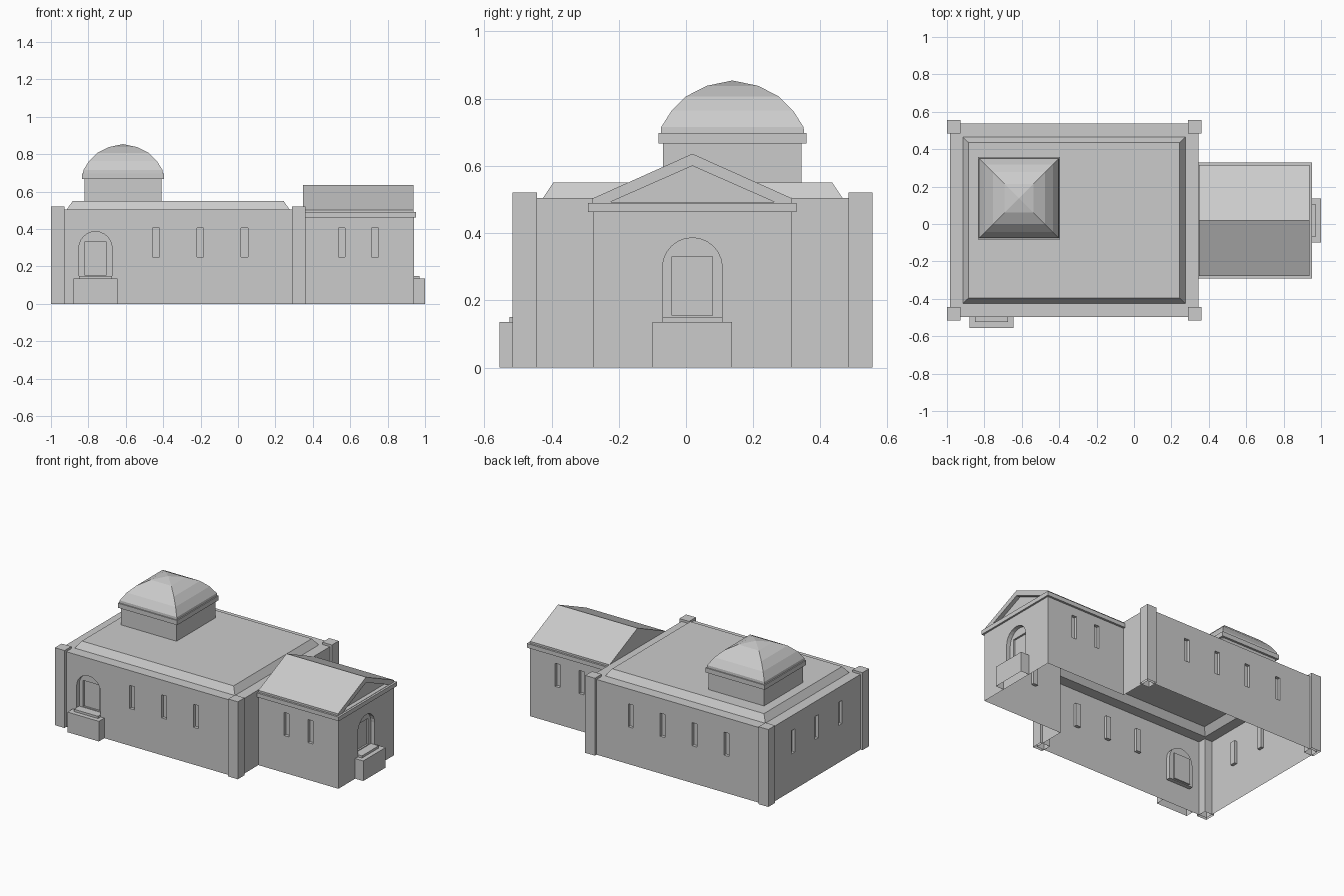
import bpy
import bmesh
import math
from mathutils import Vector

cube = bpy.data.objects.get("Cube")
if cube:
    bpy.data.objects.remove(cube, do_unlink=True)

# Single stone colour
stone = bpy.data.materials.new("pale_grey_stone")
stone.use_nodes = True
GREY = (0.6, 0.6, 0.6, 1)
stone.diffuse_color = GREY
stone.node_tree.nodes["Principled BSDF"].inputs["Base Color"].default_value = GREY


def finish(name, bm):
    mesh = bpy.data.meshes.new(name)
    bm.to_mesh(mesh)
    bm.free()
    mesh.materials.append(stone)
    obj = bpy.data.objects.new(name, mesh)
    bpy.context.collection.objects.link(obj)
    return obj


def loft(name, cx, cy, rings, bottom=False):
    """Stack of rectangles (half x, half y, z), capped on top."""
    bm = bmesh.new()
    loops = [[bm.verts.new((cx + sx * hx, cy + sy * hy, z))
              for sx, sy in ((-1, -1), (1, -1), (1, 1), (-1, 1))]
             for hx, hy, z in rings]
    for low, high in zip(loops, loops[1:]):
        for i in range(4):
            j = (i + 1) % 4
            bm.faces.new((low[i], low[j], high[j], high[i]))
    bm.faces.new(loops[-1])
    if bottom:
        bm.faces.new(loops[0][::-1])
    bmesh.ops.remove_doubles(bm, verts=bm.verts[:], dist=0.0001)
    return finish(name, bm)


def block(name, x0, x1, y0, y1, z0, z1, bottom=False):
    hx, hy = (x1 - x0) / 2, (y1 - y0) / 2
    return loft(name, x0 + hx, y0 + hy, [(hx, hy, z0), (hx, hy, z1)], bottom)


# Outlines in wall coordinates (along, up)
def rect(a, b, low, high):
    return [(a, low), (b, low), (b, high), (a, high)]


def arch(c, r, low, spring):
    curve = [(c + r * math.cos(math.pi * i / 12), spring + r * math.sin(math.pi * i / 12))
             for i in range(13)]
    return [(c - r, low), (c + r, low)] + curve


def sheet(bm, outline, holes, place, normal, depth):
    """Flat face with holes; each hole is (outline, recess depth, inner holes)."""
    edges = []
    for pts in [outline] + [h[0] for h in holes]:
        vs = [bm.verts.new(place(u, z, depth)) for u, z in pts]
        edges += [bm.edges.new((vs[i - 1], vs[i])) for i in range(len(vs))]
    made = bmesh.ops.triangle_fill(bm, edges=edges, use_beauty=True, normal=normal)
    for f in made["geom"]:
        if isinstance(f, bmesh.types.BMFace):
            f.normal_update()
            if f.normal.dot(normal) < 0:
                f.normal_flip()
    for pts, recess, inner in holes:
        mid = place(sum(p[0] for p in pts) / len(pts), sum(p[1] for p in pts) / len(pts), depth)
        for p, q in zip(pts, pts[1:] + pts[:1]):
            quad = [place(*p, depth), place(*q, depth),
                    place(*q, depth + recess), place(*p, depth + recess)]
            f = bm.faces.new([bm.verts.new(v) for v in quad])
            f.normal_update()
            if f.normal.dot(mid - quad[0]) < 0:
                f.normal_flip()
        sheet(bm, pts, inner, place, normal, depth + recess)


def wall(name, start, end, height, windows=(), door=None):
    """Upright wall, outside on the right of its direction."""
    a, b = Vector((*start, 0)), Vector((*end, 0))
    along = (b - a).normalized()
    normal = along.cross(Vector((0, 0, 1)))

    def place(u, z, depth):
        return a + along * u - normal * depth + Vector((0, 0, z))

    def local(c):
        return (c - a.dot(Vector((abs(along.x), abs(along.y), 0)))) * (along.x + along.y)

    holes = [(rect(local(c) - 0.018, local(c) + 0.018, 0.25, 0.405), 0.02, []) for c in windows]
    if door is not None:
        d = local(door)
        panel = (rect(d - 0.06, d + 0.06, 0.155, 0.33), 0.012, [])
        holes.append((arch(d, 0.089, 0.15, 0.297), 0.028, [panel]))
    bm = bmesh.new()
    sheet(bm, rect(0, (b - a).length, 0, height), holes, place, normal, 0)
    bmesh.ops.remove_doubles(bm, verts=bm.verts[:], dist=0.0001)
    finish(name, bm)


# Hall and annex walls, open to each other inside
X0, X1, X2 = -0.985, 0.345, 0.94
Y0, Y1 = -0.497, 0.537
A0, A1 = -0.277, 0.315
HALL, ANNEX = 0.505, 0.465
FRONT_DOOR, END_DOOR = -0.762, 0.019
hall_windows = [0.035 - 0.237 * i for i in range(4)]
annex_windows = [0.555, 0.733]
wall("hall_front_wall", (X0, Y0), (X1, Y0), HALL, hall_windows[:3], FRONT_DOOR)
wall("hall_side_wall_front", (X1, Y0), (X1, A0), HALL)
wall("annex_front_wall", (X1, A0), (X2, A0), ANNEX, annex_windows)
wall("annex_end_wall", (X2, A0), (X2, A1), ANNEX, (), END_DOOR)
wall("annex_back_wall", (X2, A1), (X1, A1), ANNEX, annex_windows)
wall("hall_side_wall_back", (X1, A1), (X1, Y1), HALL)
wall("hall_back_wall", (X1, Y1), (X0, Y1), HALL, hall_windows)
wall("hall_end_wall", (X0, Y1), (X0, Y0), HALL, [0.27, 0.02, -0.23])

# Corner pillars
for side, x in (("right", -1.0), ("left", 0.288)):
    for end, y in (("front", -0.516), ("back", 0.483)):
        block(f"pillar_{end}_{side}", x, x + 0.072, y, y + 0.072, 0, 0.52)

# Hall roof with raised sloping-edged centre
loft("hall_roof", -0.32, 0.02, [(0.665, 0.517, HALL), (0.595, 0.445, HALL), (0.564, 0.415, 0.55)])

# Square dome on its drum
DX, DY = -0.615, 0.138
loft("dome_drum", DX, DY, [(0.206, 0.206, 0.55), (0.206, 0.206, 0.668)])
loft("dome_cornice", DX, DY, [(0.22, 0.22, 0.667), (0.22, 0.22, 0.698)], True)
profile = [(0.213, 0.698), (0.212, 0.715), (0.181, 0.764), (0.139, 0.806),
           (0.077, 0.838), (0, 0.854)]
loft("dome", DX, DY, [(r, r, z) for r, z in profile])

# Annex cornice and gabled roof with a recessed pediment
block("annex_cornice", X1, 0.952, -0.291, 0.329, 0.462, 0.49, True)
bm = bmesh.new()
MID = 0.019
gable = [(-0.297, 0.489), (0.297, 0.489), (0.297, 0.503), (0, 0.636), (-0.297, 0.503)]
recess = [(-0.245, 0.492), (0.245, 0.492), (0, 0.6)]


def gable_place(u, z, depth):
    return Vector((0.938 - depth, MID + u, z))


sheet(bm, gable, [(recess, 0.028, [])], gable_place, Vector((1, 0, 0)), 0)
front = [gable_place(u, z, 0) for u, z in gable]
back = [Vector((X1 + 0.002, p.y, p.z)) for p in front]
for i in range(5):
    bm.faces.new([bm.verts.new(p) for p in (front[i - 1], back[i - 1], back[i], front[i])])
bm.faces.new([bm.verts.new(p) for p in back[::-1]])
bmesh.ops.remove_doubles(bm, verts=bm.verts[:], dist=0.0001)
finish("annex_roof", bm)

# Door steps
block("front_door_plinth", FRONT_DOOR - 0.117, FRONT_DOOR + 0.117, -0.555, Y0, 0, 0.135)
block("front_door_step", FRONT_DOOR - 0.089, FRONT_DOOR + 0.089, -0.525, Y0, 0.135, 0.15)
block("end_door_plinth", X2, 1.0, END_DOOR - 0.118, END_DOOR + 0.118, 0, 0.135)
block("end_door_step", X2, 0.97, END_DOOR - 0.089, END_DOOR + 0.089, 0.135, 0.15)
